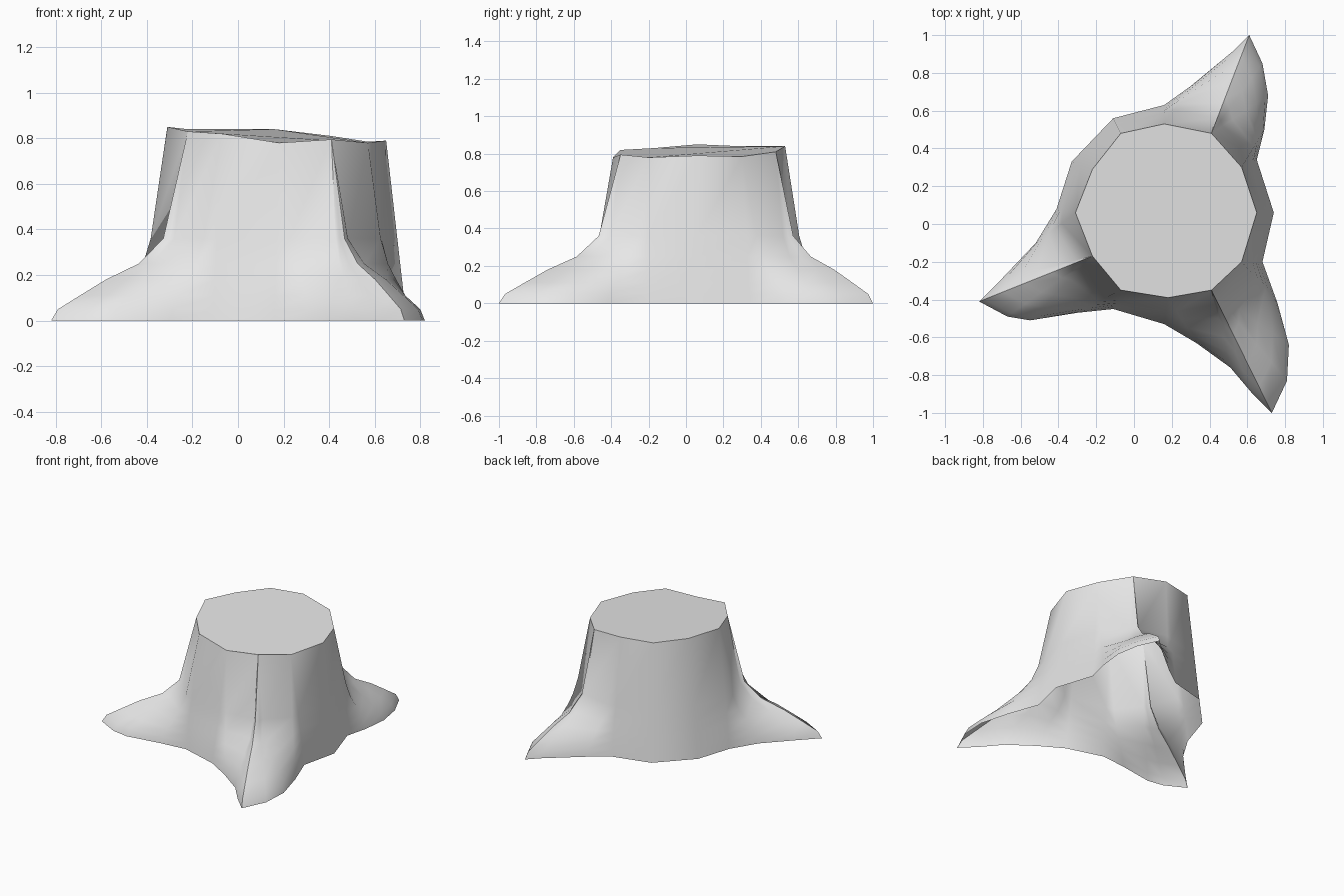
import bpy, bmesh, math
from mathutils import Vector

cube = bpy.data.objects.get("Cube")
if cube:
    bpy.data.objects.remove(cube, do_unlink=True)

CENTRE = Vector((0.17, 0.07))

# Slightly uneven rim of the cut, counter-clockwise
RIM = [(0.65, 0.06, 0.79), (0.57, 0.30, 0.785), (0.41, 0.48, 0.81), (0.16, 0.53, 0.84),
       (-0.07, 0.48, 0.84), (-0.22, 0.29, 0.84), (-0.31, 0.06, 0.85), (-0.22, -0.17, 0.83),
       (-0.07, -0.35, 0.82), (0.18, -0.39, 0.78), (0.41, -0.35, 0.795), (0.57, -0.20, 0.78)]

# Ground outline with three roots, counter-clockwise
GROUND = [(0.74, 0.06), (0.65, 0.34), (0.69, 0.50), (0.71, 0.68), (0.68, 0.85), (0.61, 1.0),
          (0.53, 0.92), (0.30, 0.73), (0.16, 0.63), (-0.11, 0.56), (-0.33, 0.33),
          (-0.41, 0.08), (-0.52, -0.10), (-0.70, -0.29), (-0.82, -0.41), (-0.67, -0.49),
          (-0.55, -0.51), (-0.30, -0.47), (-0.11, -0.45), (0.16, -0.53), (0.33, -0.63),
          (0.51, -0.76), (0.62, -0.89), (0.73, -1.0), (0.81, -0.83), (0.82, -0.64),
          (0.76, -0.42), (0.68, -0.20)]

# Height and outward reach along a root's ridge
RIDGE = [(0, 1), (0.05, 0.95), (0.11, 0.79), (0.18, 0.60), (0.25, 0.36), (0.36, 0.18)]


def bearing(p):
    return Vector((p[0], p[1])) - CENTRE


bm = bmesh.new()
rim = [bm.verts.new(p) for p in RIM]

# Each column climbs from the ground to the rim corner nearest in direction
columns = []
for g in GROUND:
    top = min(rim, key=lambda v: bearing(v.co).angle(bearing(g)))
    foot, head = Vector(g), top.co.xy
    rootness = min(1, max(0, ((foot - head).length - 0.12) / 0.25))
    column = []
    for z, reach in RIDGE:
        straight = 1 - z / top.co.z
        xy = head.lerp(foot, straight + (reach - straight) * rootness)
        column.append(bm.verts.new((xy.x, xy.y, z)))
    columns.append(column + [top])

# Bark: strips between neighbouring columns, open underneath
for a, b in zip(columns, columns[1:] + columns[:1]):
    for k in range(len(RIDGE)):
        corners = list(dict.fromkeys([a[k], b[k], b[k + 1], a[k + 1]]))
        bm.faces.new(corners)

# Cut top
bm.faces.new(rim)

mesh = bpy.data.meshes.new("tree_stump")
bm.to_mesh(mesh)
bm.free()

grey = bpy.data.materials.new("light_grey")
grey.use_nodes = True
grey.diffuse_color = (0.8, 0.8, 0.8, 1)
grey.node_tree.nodes["Principled BSDF"].inputs["Base Color"].default_value = (0.8, 0.8, 0.8, 1)
mesh.materials.append(grey)

stump = bpy.data.objects.new("tree_stump", mesh)
bpy.context.collection.objects.link(stump)
bpy.ops.object.select_all(action="DESELECT")
stump.select_set(True)
bpy.context.view_layer.objects.active = stump
bpy.ops.object.shade_smooth_by_angle(angle=math.radians(55))
